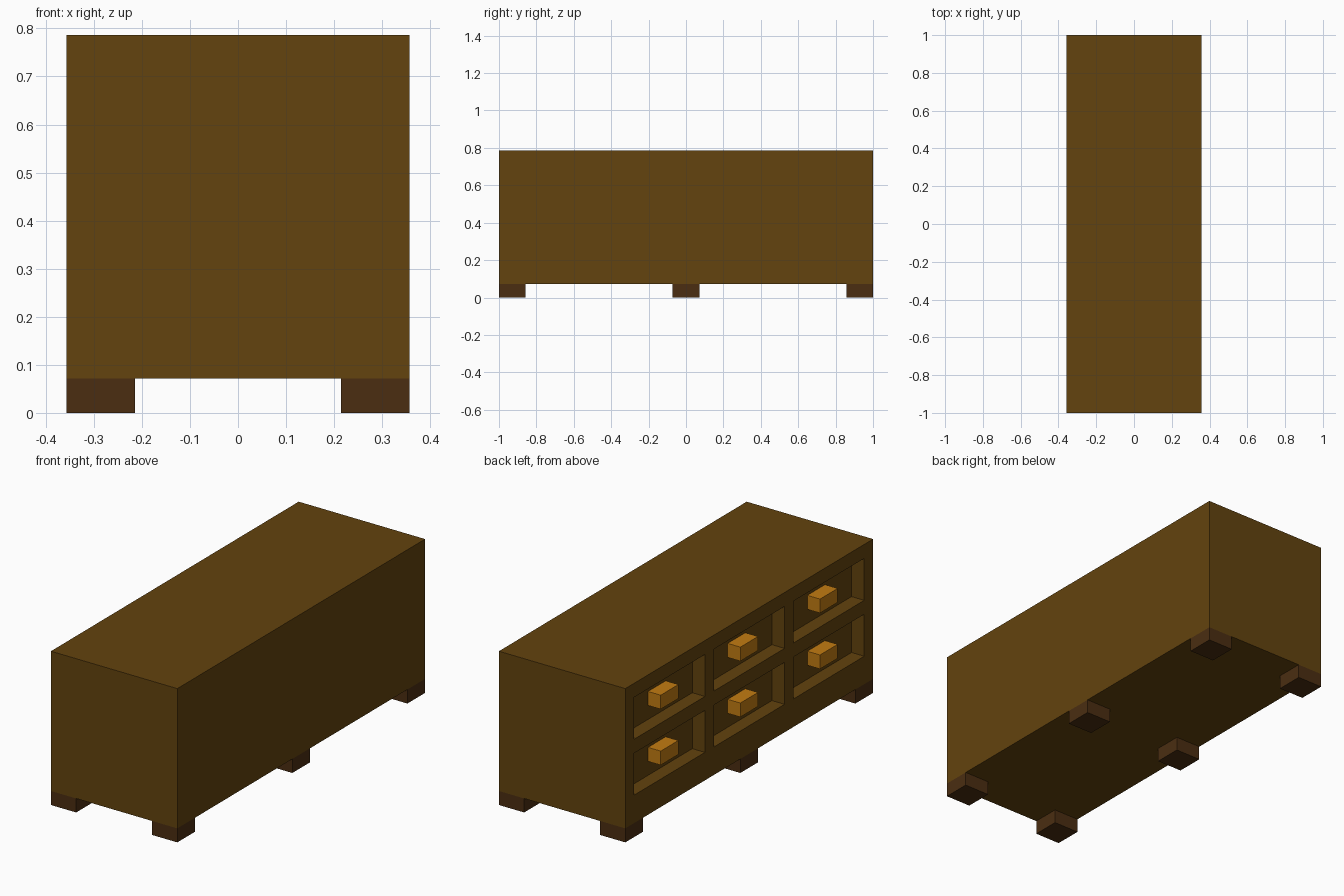
import bpy
import bmesh
from mathutils import Vector

cube = bpy.data.objects.get("Cube")
if cube:
    bpy.data.objects.remove(cube, do_unlink=True)

U = 1 / 14                      # one design unit; the chest is 10 x 28 x 11 units
ROWS = ((3, 6), (7, 10))        # drawer opening heights
COLS = ((-13, -5), (-4, 4), (5, 13))


def make_material(name, rgb):
    mat = bpy.data.materials.new(name)
    mat.use_nodes = True
    mat.diffuse_color = (*rgb, 1)
    mat.node_tree.nodes["Principled BSDF"].inputs["Base Color"].default_value = (*rgb, 1)
    return mat


wood = make_material("brown wood", (0.125, 0.056, 0.0044))
dark_wood = make_material("dark brown wood", (0.070, 0.027, 0.0056))
brass = make_material("golden handle", (0.54, 0.20, 0.006))


def add_box(bm, lo, hi):
    """Add a box between two corners given in design units."""
    lo, hi = Vector(lo) * U, Vector(hi) * U
    verts = bmesh.ops.create_cube(bm, size=1)["verts"]
    for v in verts:
        v.co = (lo + hi) / 2 + v.co * (hi - lo)


def finish(bm, name, mat):
    bmesh.ops.recalc_face_normals(bm, faces=bm.faces[:])
    mesh = bpy.data.meshes.new(name)
    bm.to_mesh(mesh)
    bm.free()
    mesh.materials.append(mat)
    obj = bpy.data.objects.new(name, mesh)
    bpy.context.collection.objects.link(obj)


def box_object(name, lo, hi, mat):
    bm = bmesh.new()
    add_box(bm, lo, hi)
    finish(bm, name, mat)


# Cabinet body, sliced along the drawer outlines
bm = bmesh.new()
add_box(bm, (-5, -14, 1), (5, 14, 11))
cuts = [((0, y, 0), (0, 1, 0)) for col in COLS for y in col]
cuts += [((0, 0, z), (0, 0, 1)) for row in ROWS for z in row]
for point, normal in cuts:
    bmesh.ops.bisect_plane(bm, geom=bm.verts[:] + bm.edges[:] + bm.faces[:],
                           plane_co=Vector(point) * U, plane_no=normal)


# Push the six drawer fronts one unit into the long side
def is_drawer(face):
    c = face.calc_center_median() / U
    return (c.x < -4.99 and any(a < c.y < b for a, b in COLS)
            and any(a < c.z < b for a, b in ROWS))


fronts = [f for f in bm.faces if is_drawer(f)]
for face in bmesh.ops.extrude_discrete_faces(bm, faces=fronts)["faces"]:
    bmesh.ops.translate(bm, verts=face.verts[:], vec=(U, 0, 0))
bmesh.ops.remove_doubles(bm, verts=bm.verts[:], dist=1e-5)
bmesh.ops.dissolve_limit(bm, angle_limit=0.01, verts=bm.verts[:], edges=bm.edges[:])
finish(bm, "cabinet_body", wood)

# Handles, flush with the cabinet side
for z, level in ((3, "lower"), (7, "upper")):
    for y, place in ((-9, "front"), (0, "middle"), (9, "back")):
        box_object(f"{level}_{place}_handle", (-5, y - 1, z + 1), (-4, y + 1, z + 2), brass)

# Six short feet
for x, side in ((-4, "right"), (4, "left")):
    for y, place in ((-13, "front"), (0, "middle"), (13, "back")):
        box_object(f"{place}_{side}_foot", (x - 1, y - 1, 0), (x + 1, y + 1, 1), dark_wood)
